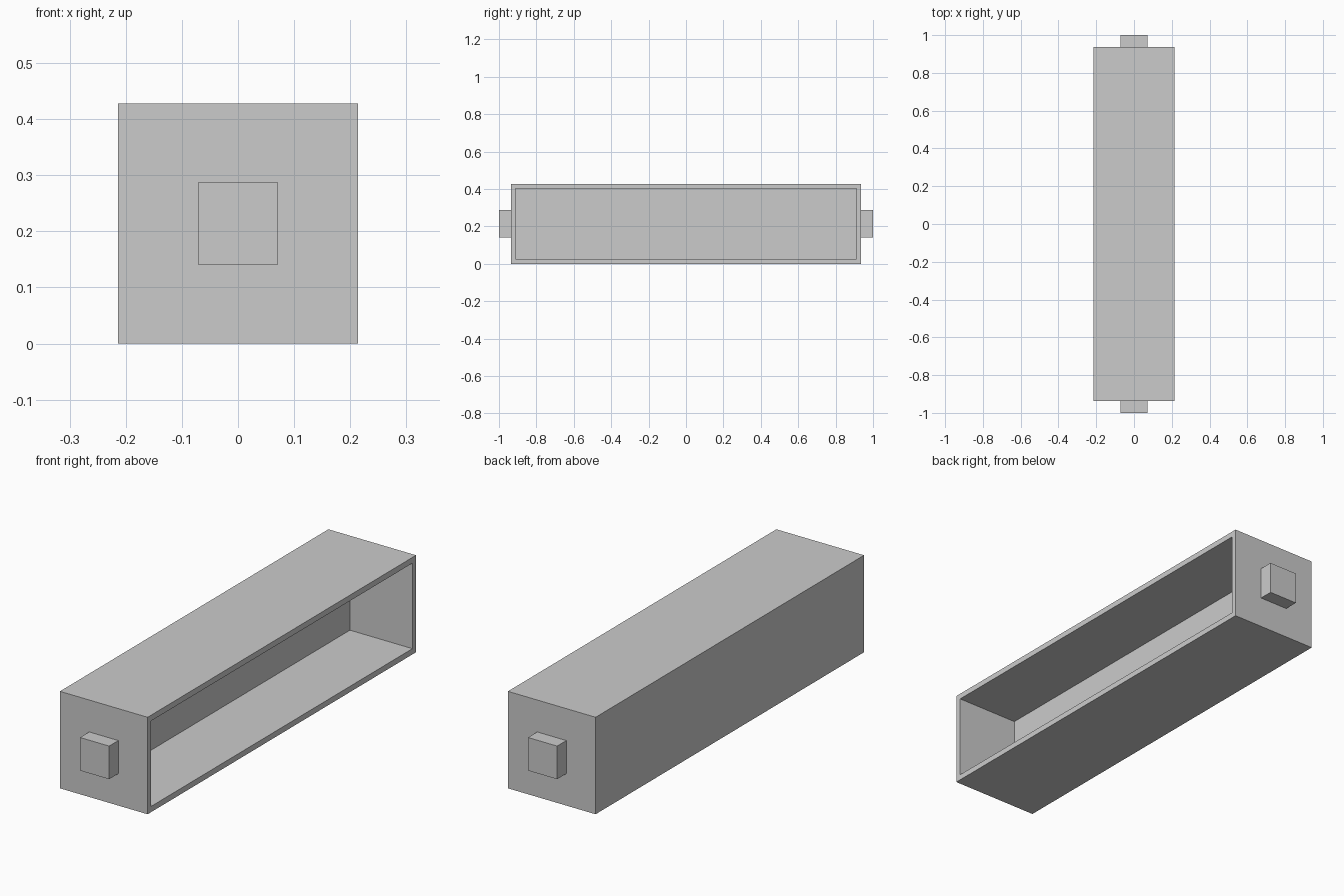
import bpy, bmesh
from mathutils import Vector

if "Cube" in bpy.data.objects:
    bpy.data.objects.remove(bpy.data.objects["Cube"])

HALF_W, HALF_L, HEIGHT = 0.214, 0.936, 0.428
WALL, DEPTH = 0.036, 0.305


def box(name, lo, hi):
    """Axis-aligned box between two corners."""
    lo, hi = Vector(lo), Vector(hi)
    bm = bmesh.new()
    bmesh.ops.create_cube(bm, size=1)
    for v in bm.verts:
        v.co = (lo + hi) / 2 + v.co * (hi - lo)
    mesh = bpy.data.meshes.new(name)
    bm.to_mesh(mesh)
    bm.free()
    obj = bpy.data.objects.new(name, mesh)
    bpy.context.collection.objects.link(obj)
    return obj


# Long housing, with its right side inset and pushed in to form the recess
housing = box("housing", (-HALF_W, -HALF_L, 0), (HALF_W, HALF_L, HEIGHT))
bm = bmesh.new()
bm.from_mesh(housing.data)
bm.normal_update()
side = max(bm.faces, key=lambda f: f.calc_center_median().x)
bmesh.ops.inset_region(bm, faces=[side], thickness=WALL)
wall = bmesh.ops.extrude_discrete_faces(bm, faces=[side])["faces"][0]
bmesh.ops.translate(bm, verts=wall.verts, vec=(-DEPTH, 0, 0))
bmesh.ops.recalc_face_normals(bm, faces=bm.faces)
bm.to_mesh(housing.data)
bm.free()

# Square pegs on both ends
for name, s in (("front_peg", -1), ("back_peg", 1)):
    ys = sorted((s * HALF_L, s * 1.0))
    box(name, (-0.071, ys[0], 0.141), (0.071, ys[1], 0.287))
